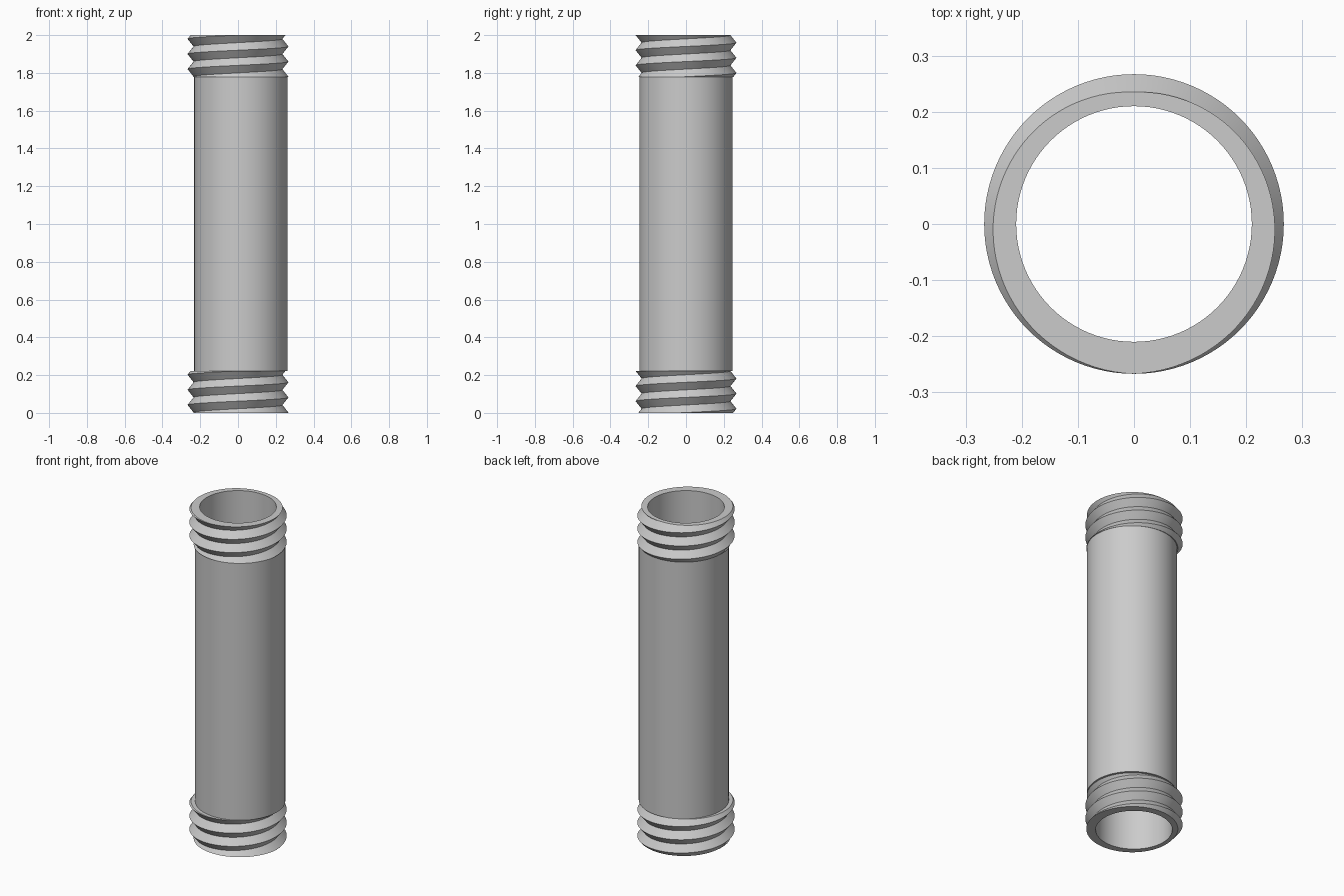
import bpy, bmesh
from math import sin, cos, tau, radians

cube = bpy.data.objects.get("Cube")
if cube:
    bpy.data.objects.remove(cube, do_unlink=True)

SEG = 96
BORE, ROOT, CREST = 0.21, 0.235, 0.267
BODY_R, BODY_X = 0.247, 0.015
PITCH, THREAD_LEN, HEIGHT = 0.08, 0.222, 2.0

grey = bpy.data.materials.new("light_grey_metal")
grey.use_nodes = True
colour = (0.6, 0.6, 0.6, 1)
grey.diffuse_color = colour
grey.node_tree.nodes["Principled BSDF"].inputs["Base Color"].default_value = colour


def finish(name, bm):
    mesh = bpy.data.meshes.new(name)
    bm.to_mesh(mesh)
    bm.free()
    mesh.materials.append(grey)
    obj = bpy.data.objects.new(name, mesh)
    bpy.context.collection.objects.link(obj)
    bpy.ops.object.select_all(action="DESELECT")
    bpy.context.view_layer.objects.active = obj
    obj.select_set(True)
    bpy.ops.object.shade_smooth_by_angle(angle=radians(30))
    return obj


def ring(bm, radius, z, x=0.0):
    return [bm.verts.new((x + radius * cos(tau * i / SEG), radius * sin(tau * i / SEG), z))
            for i in range(SEG)]


def lathe(name, rings):
    """Skin a list of (radius, z, x offset) circles."""
    bm = bmesh.new()
    loops = [ring(bm, *r) for r in rings]
    for a, b in zip(loops, loops[1:]):
        for i in range(SEG):
            j = (i + 1) % SEG
            bm.faces.new((a[i], a[j], b[j], b[i]))
    return finish(name, bm)


def thread(name, bottom):
    """Right-handed V thread, trimmed flat at both ends and capped to the bore."""
    top = bottom + THREAD_LEN
    start = top - 5.25 * PITCH
    bm = bmesh.new()

    def helix(radius, lift):
        return [bm.verts.new((radius * cos(tau * i / SEG), radius * sin(tau * i / SEG),
                              start + lift + PITCH * i / SEG)) for i in range(SEG * 8 + 1)]

    root, crest = helix(ROOT, 0), helix(CREST, PITCH / 2)
    for i in range(SEG * 7):
        bm.faces.new((root[i], root[i + 1], crest[i + 1], crest[i]))
        bm.faces.new((crest[i], crest[i + 1], root[i + 1 + SEG], root[i + SEG]))
    # trim the ends
    for z, up in ((bottom, -1), (top, 1)):
        bmesh.ops.bisect_plane(bm, geom=bm.verts[:] + bm.edges[:] + bm.faces[:], dist=1e-6,
                               plane_co=(0, 0, z), plane_no=(0, 0, up), clear_outer=True)
    loose = [v for v in bm.verts if not v.link_faces]
    bmesh.ops.delete(bm, geom=loose, context="VERTS")
    # flat end faces reaching in to the bore
    rim = [e for e in bm.edges if e.is_boundary
           and any(all(abs(v.co.z - z) < 1e-4 for v in e.verts) for z in (bottom, top))]
    caps = bmesh.ops.extrude_edge_only(bm, edges=rim)["geom"]
    for v in caps:
        if isinstance(v, bmesh.types.BMVert):
            scale = BORE / v.co.xy.length
            v.co.x *= scale
            v.co.y *= scale
    bmesh.ops.recalc_face_normals(bm, faces=bm.faces[:])
    return finish(name, bm)


# plain pipe body, slightly off the thread axis, with flat shoulders
low, high = THREAD_LEN, HEIGHT - THREAD_LEN
lathe("pipe_body", [(BORE, low, 0), (BODY_R, low, BODY_X),
                    (BODY_R, high, BODY_X), (BORE, high, 0)])

# inner wall running the full length
lathe("bore_wall", [(BORE, HEIGHT, 0), (BORE, 0, 0)])

# threaded ends
thread("lower_thread", 0.0)
thread("upper_thread", high)
